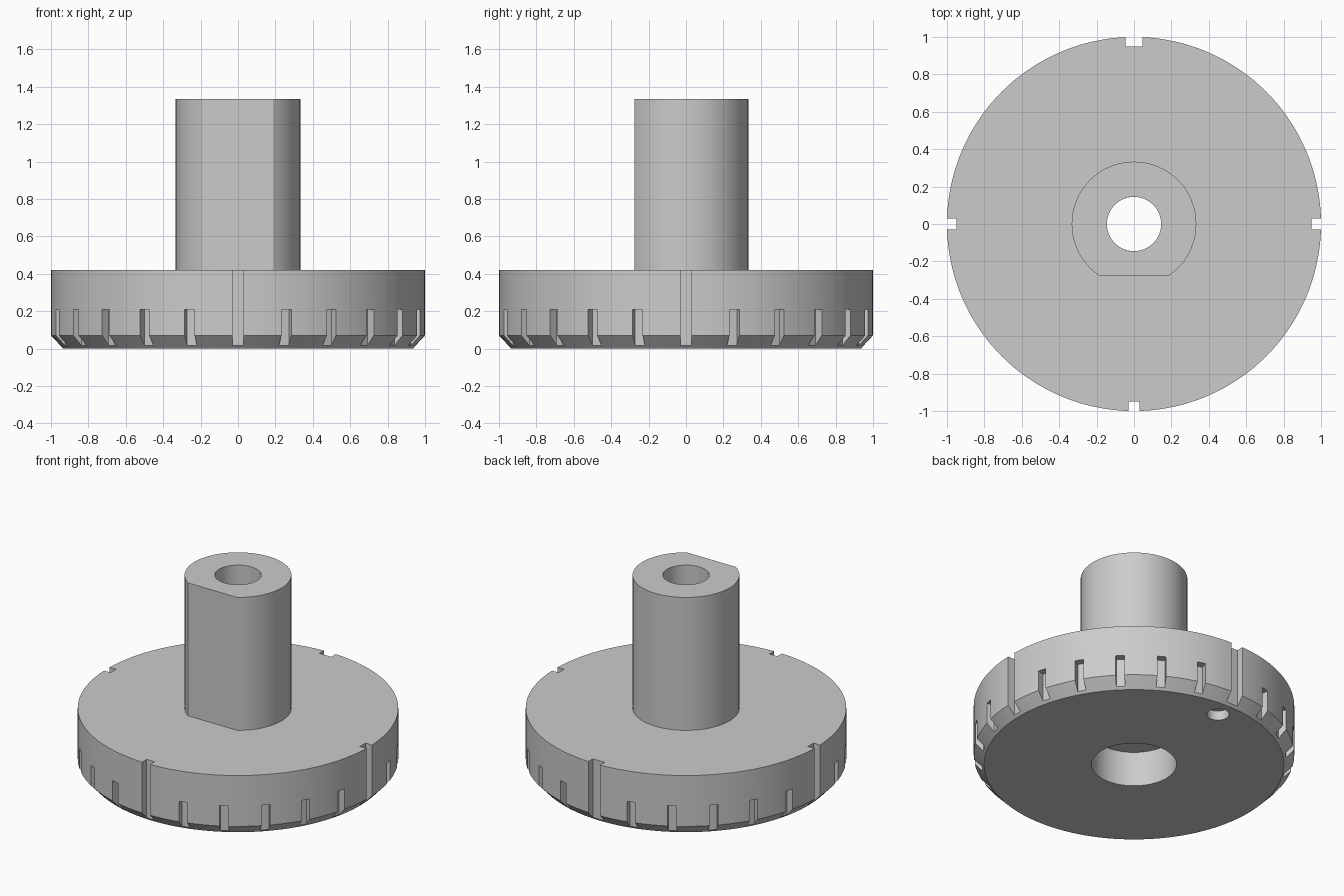
import bpy, bmesh
from math import radians
from mathutils import Matrix, Vector

cube = bpy.data.objects.get("Cube")
if cube:
    bpy.data.objects.remove(cube, do_unlink=True)

grey = bpy.data.materials.new("plain grey")
grey.use_nodes = True
colour = (0.6, 0.6, 0.6, 1)
grey.diffuse_color = colour
grey.node_tree.nodes["Principled BSDF"].inputs["Base Color"].default_value = colour

SEGMENTS = 144
DISC_TOP, SHAFT_TOP = 0.42, 1.335
NOTCH_FLOOR = 0.95


def make_object(name, bm):
    bmesh.ops.recalc_face_normals(bm, faces=bm.faces)
    mesh = bpy.data.meshes.new(name)
    bm.to_mesh(mesh)
    bm.free()
    mesh.materials.append(grey)
    obj = bpy.data.objects.new(name, mesh)
    bpy.context.collection.objects.link(obj)
    return obj


def lathe(name, profile):
    """Spin a closed (radius, z) outline around the z axis."""
    bm = bmesh.new()
    ring = [bm.verts.new((r, 0, z)) for r, z in profile]
    edges = [bm.edges.new((a, b)) for a, b in zip(ring, ring[1:] + ring[:1])]
    bmesh.ops.spin(bm, geom=ring + edges, cent=(0, 0, 0), axis=(0, 0, 1),
                   angle=radians(360), steps=SEGMENTS, use_duplicate=False)
    bmesh.ops.remove_doubles(bm, verts=bm.verts, dist=0.0001)
    return make_object(name, bm)


def add_box(bm, low, high, angle=0):
    low, high = Vector(low), Vector(high)
    matrix = (Matrix.Rotation(radians(angle), 4, "Z")
              @ Matrix.Translation((low + high) / 2)
              @ Matrix.Diagonal((*(high - low), 1)))
    bmesh.ops.create_cube(bm, size=1, matrix=matrix)


def cut(target, bm):
    """Subtract a temporary cutter and apply the result."""
    cutter = make_object("cutter", bm)
    cutter.hide_render = True
    mod = target.modifiers.new("cut", "BOOLEAN")
    mod.operation, mod.solver, mod.object = "DIFFERENCE", "EXACT", cutter
    bpy.context.view_layer.objects.active = target
    bpy.ops.object.modifier_apply(modifier=mod.name)
    bpy.data.objects.remove(cutter, do_unlink=True)


# Chamfered disc and hollow shaft, with a wider counterbore underneath
dial = lathe("slotted_disc_with_shaft", [
    (0.265, 0), (0.935, 0), (1, 0.07), (1, DISC_TOP), (0.333, DISC_TOP),
    (0.333, SHAFT_TOP), (0.145, SHAFT_TOP), (0.145, 0.24), (0.265, 0.24)])

# Rim notches: full height at the quarters (widest at the back), short between
notches = bmesh.new()
for angle in range(0, 360, 15):
    quarter = angle % 90 == 0
    half = 0.045 if angle == 90 else 0.03 if quarter else 0.0275
    top = DISC_TOP + 0.1 if quarter else 0.21
    add_box(notches, (NOTCH_FLOOR, -half, -0.1), (1.1, half, top), angle)
cut(dial, notches)

# Flat on the front of the shaft
flat = bmesh.new()
add_box(flat, (-0.4, -0.5, DISC_TOP), (0.4, -0.275, SHAFT_TOP + 0.1))
cut(dial, flat)

# Blind index hole in the underside, near the back notch
hole = bmesh.new()
bmesh.ops.create_cone(hole, cap_ends=True, segments=32, radius1=0.07, radius2=0.07,
                      depth=0.13, matrix=Matrix.Translation((0, 0.815, 0)))
cut(dial, hole)

# Smooth round walls, crisp edges
bpy.ops.object.select_all(action="DESELECT")
dial.select_set(True)
bpy.context.view_layer.objects.active = dial
bpy.ops.object.shade_smooth_by_angle(angle=radians(25))
